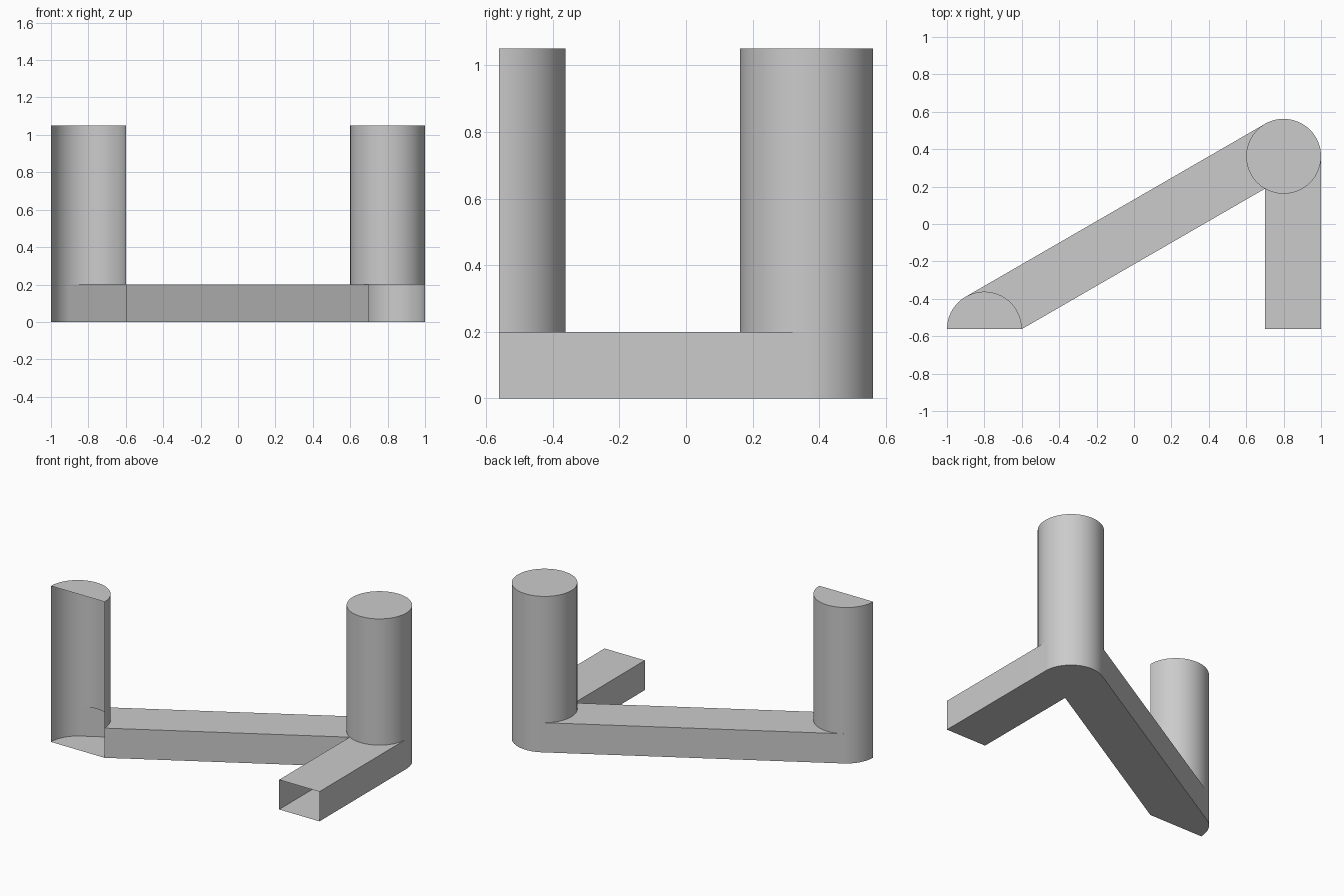
import bpy, bmesh, math

cube = bpy.data.objects.get("Cube")
if cube:
    bpy.data.objects.remove(cube, do_unlink=True)

R = 0.2                                        # post radius
FRONT = -0.8 * math.tan(math.radians(30)) - R / 2   # open front plane
BACK = -FRONT - R                              # centre of the rear post
BASE, TOP = 0.2, 1.05

grey = bpy.data.materials.new("light grey")
grey.use_nodes = True
grey.diffuse_color = (0.6, 0.6, 0.6, 1)
grey.node_tree.nodes["Principled BSDF"].inputs["Base Color"].default_value = (0.6, 0.6, 0.6, 1)


def arc(cx, cy, start, end, step=3):
    """Points on a post's circle, counter-clockwise, angles in degrees."""
    return [(cx + R * math.cos(math.radians(a)), cy + R * math.sin(math.radians(a)))
            for a in range(start, end + 1, step)]


def rear(start, end):
    return arc(0.8, BACK, start, end)


def half(start, end):
    return arc(-0.8, FRONT, start, end)


def cap(bm, points, z, up=True):
    face = bm.faces.new([bm.verts.new((x, y, z)) for x, y in points])
    face.normal_update()
    if (face.normal.z > 0) != up:
        face.normal_flip()


def walls(bm, outline, z0, z1):
    """Walls along a counter-clockwise outline, left open on the front plane."""
    for a, b in zip(outline, outline[1:] + outline[:1]):
        if max(a[1], b[1]) < FRONT + 1e-5:
            continue
        corners = [(*a, z0), (*b, z0), (*b, z1), (*a, z1)]
        bm.faces.new([bm.verts.new(c) for c in corners])


def finish(name, bm):
    bmesh.ops.remove_doubles(bm, verts=bm.verts, dist=1e-4)
    mesh = bpy.data.meshes.new(name)
    bm.to_mesh(mesh)
    bm.free()
    mesh.materials.append(grey)
    obj = bpy.data.objects.new(name, mesh)
    bpy.context.collection.objects.link(obj)
    bpy.ops.object.select_all(action='DESELECT')
    obj.select_set(True)
    bpy.context.view_layer.objects.active = obj
    bpy.ops.object.shade_smooth_by_angle(angle=math.radians(30))


# Hollow base: slanted bar and straight leg meeting under the rear post
bm = bmesh.new()
leg_end = [(0.7, FRONT), (1.0, FRONT)]
footprint = rear(0, 120) + half(120, 180) + half(0, 0) + rear(240, 240) + leg_end
walls(bm, footprint, 0, BASE)
cap(bm, footprint, 0, up=False)
cap(bm, rear(120, 240) + half(0, 120), BASE)
cap(bm, rear(240, 360) + leg_end[::-1], BASE)
finish("base_channel", bm)

# Posts: a full round one at the rear, a half round one open to the front
for name, outline in (("rear_post", rear(0, 357)), ("half_post", half(0, 180))):
    bm = bmesh.new()
    walls(bm, outline, BASE, TOP)
    cap(bm, outline, TOP)
    finish(name, bm)
